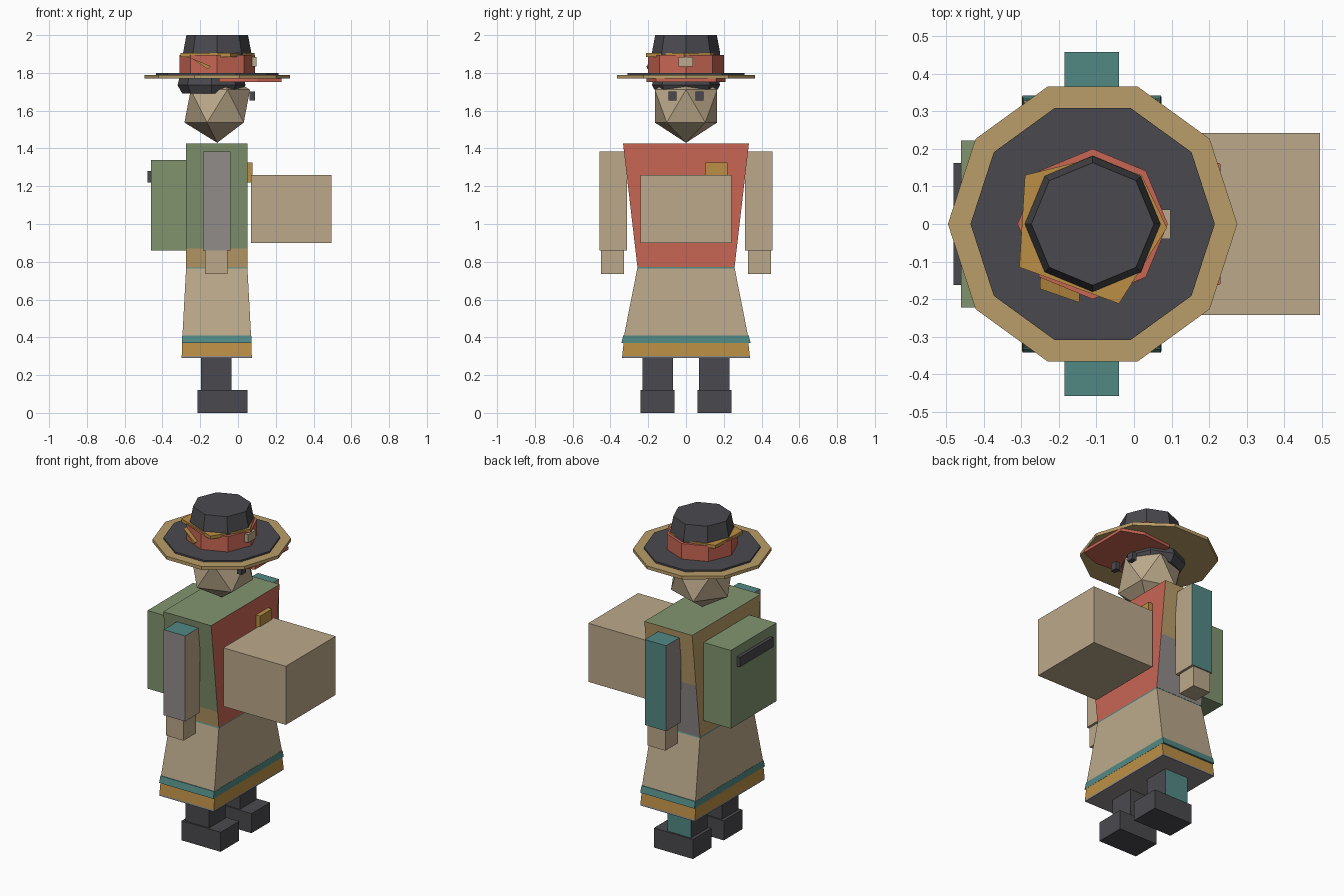
import bpy, bmesh, math
from mathutils import Vector

if "Cube" in bpy.data.objects:
    bpy.data.objects.remove(bpy.data.objects["Cube"])


def material(name, hexcode):
    rgb = [int(hexcode[i:i + 2], 16) / 255 for i in (0, 2, 4)]
    lin = [c / 12.92 if c <= 0.04045 else ((c + 0.055) / 1.055) ** 2.4 for c in rgb]
    m = bpy.data.materials.new(name)
    m.diffuse_color = (*lin, 1)
    m.use_nodes = True
    m.node_tree.nodes["Principled BSDF"].inputs["Base Color"].default_value = m.diffuse_color
    return m


TAN = material("tan", "BCA98B")
STRAW = material("straw", "BA9D68")
GOLD = material("gold", "BC8F45")
RED = material("red", "C96654")
TEAL = material("teal", "528984")
GREEN = material("green", "82946F")
DARK = material("charcoal", "4A494E")
GREY = material("grey", "918C8A")


def finish(name, bm, mats, rule=None):
    """Turn a bmesh into an object; rule(normal, centre) picks the material slot."""
    bmesh.ops.recalc_face_normals(bm, faces=bm.faces[:])
    bm.normal_update()
    if rule:
        for f in bm.faces:
            f.material_index = rule(f.normal, f.calc_center_median())
    me = bpy.data.meshes.new(name)
    bm.to_mesh(me)
    bm.free()
    for m in mats:
        me.materials.append(m)
    ob = bpy.data.objects.new(name, me)
    bpy.context.collection.objects.link(ob)
    return ob


def loft(name, rings, mats, rule=None):
    """Join matching rings of points and cap both ends."""
    bm = bmesh.new()
    loops = [[bm.verts.new(p) for p in ring] for ring in rings]
    n = len(loops[0])
    for a, b in zip(loops, loops[1:]):
        for i in range(n):
            j = (i + 1) % n
            bm.faces.new((a[i], a[j], b[j], b[i]))
    bm.faces.new(loops[0][::-1])
    bm.faces.new(loops[-1])
    return finish(name, bm, mats, rule)


def rect(x0, x1, y0, y1, z):
    return [(x0, y0, z), (x1, y0, z), (x1, y1, z), (x0, y1, z)]


def box(name, x, y, z, mats, rule=None):
    return loft(name, [rect(*x, *y, h) for h in z], mats, rule)


def ngon(sides, r, z, cx=-0.11):
    return [(cx + r * math.cos(2 * math.pi * i / sides),
             r * math.sin(2 * math.pi * i / sides), z) for i in range(sides)]


def frustum(name, sides, steps, mat, cx=-0.11):
    return loft(name, [ngon(sides, r, z, cx) for r, z in steps], [mat])


# Shoes, legs, arms and hands on both sides
for s, side in ((-1, "right"), (1, "left")):
    def span(a, b):
        return sorted((s * a, s * b))

    box(side + "_shoe", (-0.215, 0.05), span(0.06, 0.24), (0, 0.12), [DARK])
    box(side + "_leg", (-0.195, -0.035), span(0.07, 0.23), (0.12, 0.32),
        [DARK, TEAL], lambda n, c: 1 if n.y > 0.9 and c.y > 0 else 0)

    def sleeve(n, c):
        if n.z > 0.9 or n.y > 0.9 and c.y > 0:
            return 2
        return 0 if n.x > 0.9 or n.z < -0.9 else 1

    box(side + "_sleeve", (-0.185, -0.04), span(0.312, 0.457), (0.86, 1.385),
        [TAN, GREY, TEAL], sleeve)
    box(side + "_hand", (-0.175, -0.055), span(0.328, 0.45), (0.735, 0.86), [TAN])
    # Eye
    box(side + "_eye", (0.06, 0.09), span(0.05, 0.093), (1.655, 1.702), [DARK])

# Skirt with hem bands
SKIRT = [(0.05, 0.26, 0.765), (0.05, 0.261, 0.757), (0.069, 0.328, 0.41)]


def skirt_ring(x, y, z):
    return rect(-0.225 - x, x, -y, y, z)


loft("skirt", [skirt_ring(0.05, 0.255, 0.772), skirt_ring(0.05, 0.258, 0.764),
               skirt_ring(0.069, 0.328, 0.41)], [TAN, TEAL],
     lambda n, c: 1 if 0.765 < c.z < 0.771 else 0)
loft("skirt_teal_band", [skirt_ring(0.07, 0.332, 0.41), skirt_ring(0.072, 0.342, 0.37)], [TEAL])
loft("skirt_gold_band", [skirt_ring(0.071, 0.33, 0.37), skirt_ring(0.073, 0.338, 0.30)], [GOLD])
loft("skirt_lining", [skirt_ring(0.073, 0.338, 0.30), skirt_ring(0.073, 0.339, 0.29)], [GREY])


# Coat body, tapering to the waist
def coat_ring(z):
    y = 0.257 + 0.076 * (z - 0.77) / 0.655
    return rect(-0.275, 0.05, -y, y, z)


def coat_rule(n, c):
    if n.z > 0.9:
        return 1
    if n.x > 0.9:
        return 0
    if n.y < -0.5:
        return 1 if c.z > 0.87 else 2
    if n.y > 0.5:
        return 3 if c.z < 1.05 else 2
    return 2


loft("coat", [coat_ring(z) for z in (0.77, 0.87, 1.1, 1.425)],
     [RED, GREEN, STRAW, GREY], coat_rule)
box("chest_pocket", (0.05, 0.078), (0.103, 0.22), (1.22, 1.325), [GOLD])

# Carried crate, backpack and its handle
box("crate", (0.07, 0.495), (-0.242, 0.242), (0.9, 1.26), [TAN])
box("backpack", (-0.46, -0.275), (-0.222, 0.222), (0.86, 1.34), [GREEN])
box("backpack_handle", (-0.48, -0.46), (-0.162, 0.162), (1.22, 1.28), [DARK])

# Faceted head and hair
bm = bmesh.new()
bmesh.ops.create_icosphere(bm, subdivisions=1, radius=0.194)
bmesh.ops.translate(bm, verts=bm.verts[:], vec=Vector((-0.11, 0, 1.624)))
finish("head", bm, [TAN])
frustum("hair", 8, [(0.155, 1.69), (0.18, 1.735), (0.17, 1.775)], DARK, -0.14)

# Hat: brim, inner disc, crown and band
frustum("hat_brim", 10, [(0.385, 1.77), (0.385, 1.79)], STRAW)
frustum("hat_inner_disc", 10, [(0.325, 1.785), (0.325, 1.80)], DARK)
frustum("hat_crown", 8, [(0.19, 1.80), (0.18, 1.91), (0.163, 2.0)], DARK)
frustum("hat_band", 8, [(0.2, 1.80), (0.2, 1.895)], RED)
visor = [(-0.10, -0.19), (0.10, -0.21), (0.23, -0.16), (0.23, 0.16), (0.10, 0.21), (-0.10, 0.19)]
loft("hat_visor", [[(x, y, z) for x, y in visor] for z in (1.752, 1.77)], [RED])

# Gold cord and leaf on the band, plus a small badge
cord = [(-0.29, 0.13), (-0.305, -0.115), (-0.04, -0.212), (0.088, -0.01), (0.02, 0.13), (-0.11, 0.175)]
loft("hat_cord", [[(x, y, z) for x, y in cord] for z in (1.885, 1.905)], [GOLD])
leaf = [(-0.25, 1.88), (-0.16, 1.82), (-0.145, 1.835)]
loft("hat_leaf", [[(x, y - 0.35 * (x + 0.2), z) for x, z in leaf] for y in (-0.19, -0.16)], [GOLD])
box("hat_badge", (0.07, 0.097), (-0.04, 0.038), (1.835, 1.885), [TAN])
